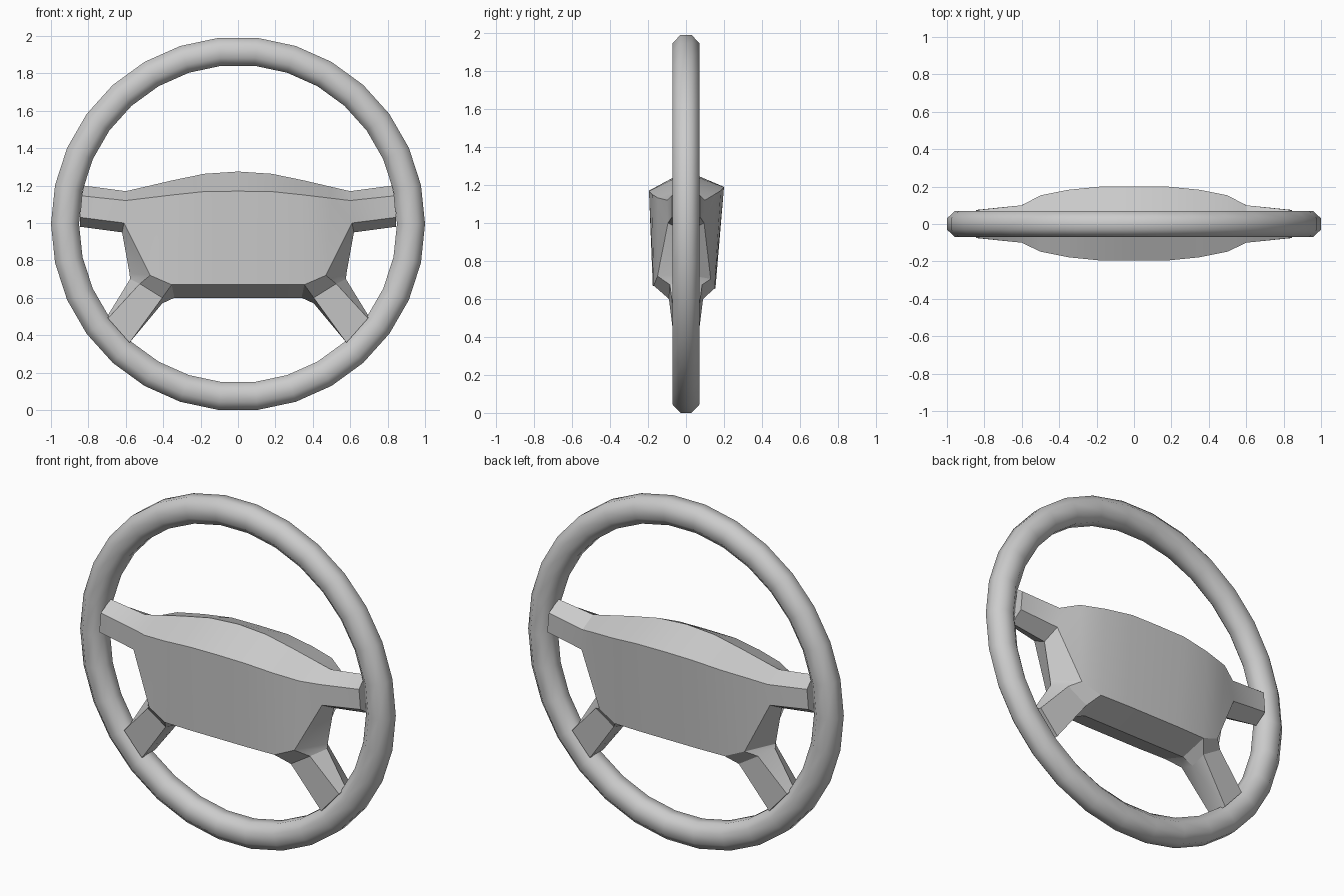
import bpy, bmesh, math

if "Cube" in bpy.data.objects:
    bpy.data.objects.remove(bpy.data.objects["Cube"])

CZ = 0.995  # wheel centre height


def make_object(name, bm, angle):
    bmesh.ops.remove_doubles(bm, verts=bm.verts, dist=0.0005)
    bmesh.ops.recalc_face_normals(bm, faces=bm.faces)
    mesh = bpy.data.meshes.new(name)
    bm.to_mesh(mesh)
    bm.free()
    ob = bpy.data.objects.new(name, mesh)
    bpy.context.collection.objects.link(ob)
    bpy.ops.object.select_all(action='DESELECT')
    ob.select_set(True)
    bpy.context.view_layer.objects.active = ob
    bpy.ops.object.shade_smooth_by_angle(angle=math.radians(angle))
    return ob


# Rim: eight-sided section swept around 30 steps
section = [(1.0, -0.03), (1.0, 0.03), (0.957, 0.07), (0.893, 0.07),
           (0.85, 0.03), (0.85, -0.03), (0.893, -0.07), (0.957, -0.07)]
bm = bmesh.new()
rings = []
for i in range(30):
    a = math.radians(12 * i)
    rings.append([bm.verts.new((r * math.cos(a), y, CZ + r * math.sin(a)))
                  for r, y in section])
for i in range(30):
    p, q = rings[i], rings[(i + 1) % 30]
    for j in range(8):
        k = (j + 1) % 8
        bm.faces.new((p[j], p[k], q[k], q[j]))
make_object("rim", bm, 50)

# Hub and spokes: half outlines (x, depth, z), centre line outwards
top_face = [(0, .195, 1.17), (.18, .195, 1.168), (.35, .178, 1.15),
            (.5, .148, 1.132), (.6, .1, 1.12), (.835, .075, 1.145)]
top_mid = [(0, 0, 1.275), (.18, 0, 1.263), (.35, 0, 1.228),
           (.5, 0, 1.193), (.6, 0, 1.17), (.825, 0, 1.2)]
low_face = [(0, .175, .67), (.18, .175, .67), (.355, .17, .67),
            (.47, .15, .72), (.61, .095, 1.0), (.845, .075, 1.03)]
low_mid = [(0, 0, .60), (.18, 0, .60), (.34, 0, .60),
           (.58, 0, .73), (.62, 0, .95), (.845, 0, .98)]

# Lower spoke stations: inner face, outer face, inner mid, outer mid
spoke = [[low_face[2], low_face[3], low_mid[2], low_mid[3]],
         [(.405, .09, .60), (.525, .085, .675), (.405, 0, .57), (.577, 0, .70)],
         [(.58, .06, .36), (.695, .06, .49), (.58, 0, .36), (.70, 0, .50)]]

bm = bmesh.new()


def add_face(points, sx, sy):
    verts = []
    for x, d, z in points:
        # the back panel is slightly taller than the front one
        if sy > 0 and d > 0.14:
            z += 0.02 if z > 1 else -0.015
            d += 0.005 if z > 1 else -0.02
        verts.append(bm.verts.new((sx * x, sy * d, z)))
    bm.faces.new(verts)


for sx in (-1, 1):
    for sy in (-1, 1):
        for i in range(5):
            add_face((top_face[i], top_face[i + 1], low_face[i + 1], low_face[i]), sx, sy)
            add_face((top_mid[i], top_mid[i + 1], top_face[i + 1], top_face[i]), sx, sy)
            if i != 2:  # the lower spoke leaves through this gap
                add_face((low_face[i], low_face[i + 1], low_mid[i + 1], low_mid[i]), sx, sy)
        add_face((top_face[5], top_mid[5], low_mid[5], low_face[5]), sx, sy)
        for p, q in zip(spoke, spoke[1:]):
            add_face((p[0], p[1], q[1], q[0]), sx, sy)
            add_face((p[1], p[3], q[3], q[1]), sx, sy)
            add_face((p[2], p[0], q[0], q[2]), sx, sy)
        e = spoke[-1]
        add_face((e[0], e[1], e[3], e[2]), sx, sy)
make_object("hub_and_spokes", bm, 25)
